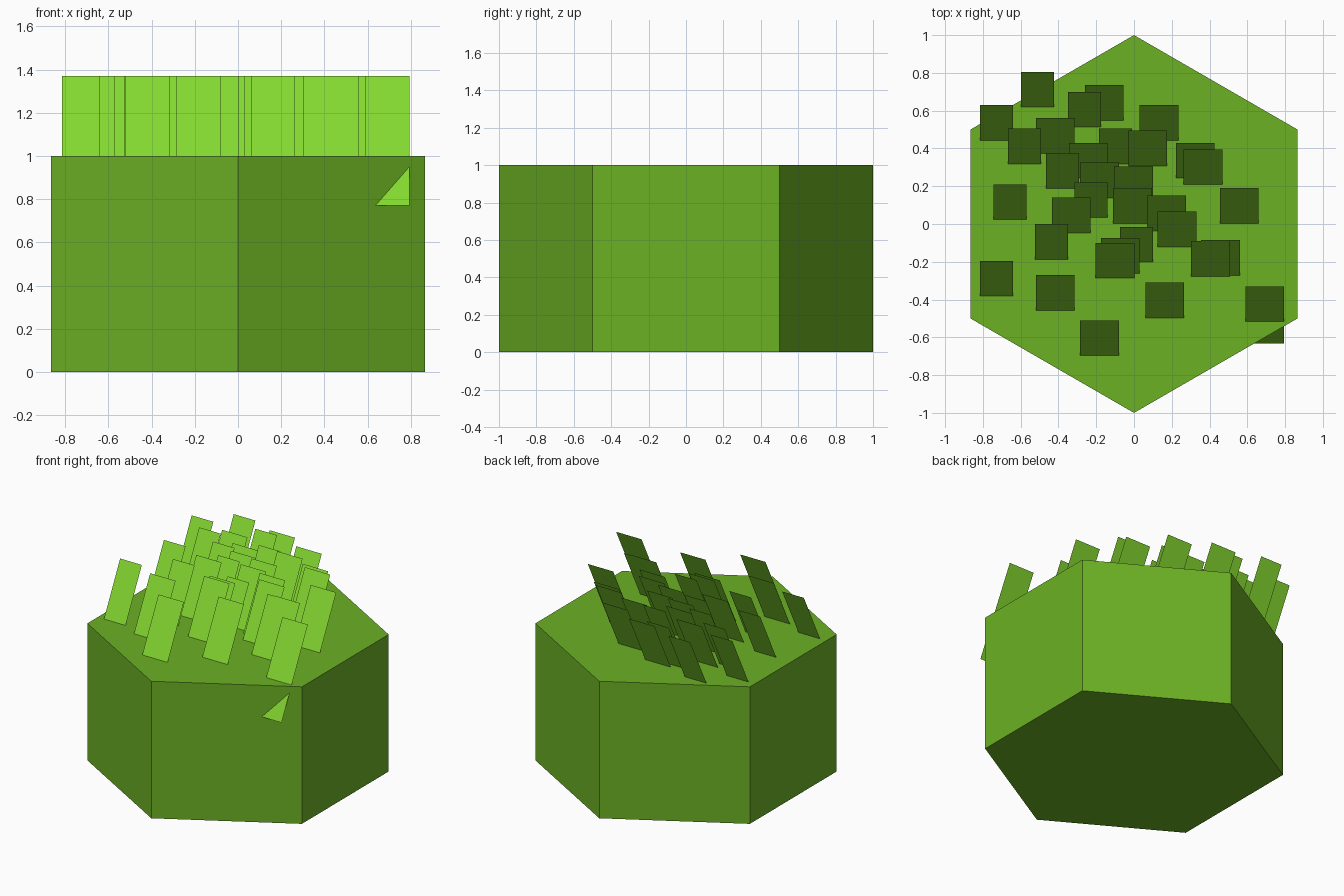
import bpy, math

if "Cube" in bpy.data.objects:
    bpy.data.objects.remove(bpy.data.objects["Cube"])


def material(name, rgb):
    m = bpy.data.materials.new(name)
    m.diffuse_color = (*rgb, 1.0)
    m.use_nodes = True
    m.node_tree.nodes["Principled BSDF"].inputs["Base Color"].default_value = m.diffuse_color
    return m


def build(name, verts, faces, mat):
    me = bpy.data.meshes.new(name)
    me.from_pydata(verts, [], faces)
    me.materials.append(mat)
    me.update()
    ob = bpy.data.objects.new(name, me)
    bpy.context.collection.objects.link(ob)
    return ob


ground_green = material("grass green", (0.15, 0.44, 0.018))
blade_green = material("light blade green", (0.23, 0.69, 0.03))

# hexagonal ground tile, corners pointing to the front and back
ring = [(math.sin(i * math.pi / 3), -math.cos(i * math.pi / 3)) for i in range(6)]
verts = [(x, y, 0) for x, y in ring] + [(x, y, 1) for x, y in ring]
faces = [tuple(range(5, -1, -1)), tuple(range(6, 12))]
faces += [(i, (i + 1) % 6, (i + 1) % 6 + 6, i + 6) for i in range(6)]
build("hex_tile", verts, faces, ground_green)

# grass blades: (left x, y of the top edge), all leaning towards the back
narrow = [(-.598, .805), (-.815, .63), (-.667, .505), (-.35, .70), (-.185, .505),
          (-.465, .375), (-.315, .22), (-.745, .21), (-.525, 0), (-.075, -.015),
          (-.815, -.195)]
wide = [(-.52, .56), (-.26, .735), (.03, .63), (-.03, .495), (-.345, .43),
        (-.285, .325), (-.105, .305), (-.435, .14), (-.11, .19), (.07, .15),
        (.125, .065), (.222, .43), (.263, .395), (.455, .19), (-.175, -.075),
        (-.203, -.10), (.355, -.085), (.303, -.09), (-.52, -.27), (.06, -.31),
        (-.285, -.51), (.59, -.33)]
Z0, Z1 = 0.77, 1.37
LEAN = 0.505 * (Z1 - Z0)

verts, faces = [], []
for group, width in ((narrow, 0.175), (wide, 0.205)):
    for x, y in group:
        n = len(verts)
        verts += [(x, y - LEAN, Z0), (x + width, y - LEAN, Z0),
                  (x + width, y, Z1), (x, y, Z1)]
        faces.append((n, n + 1, n + 2, n + 3))
build("grass_blades", verts, faces, blade_green)
